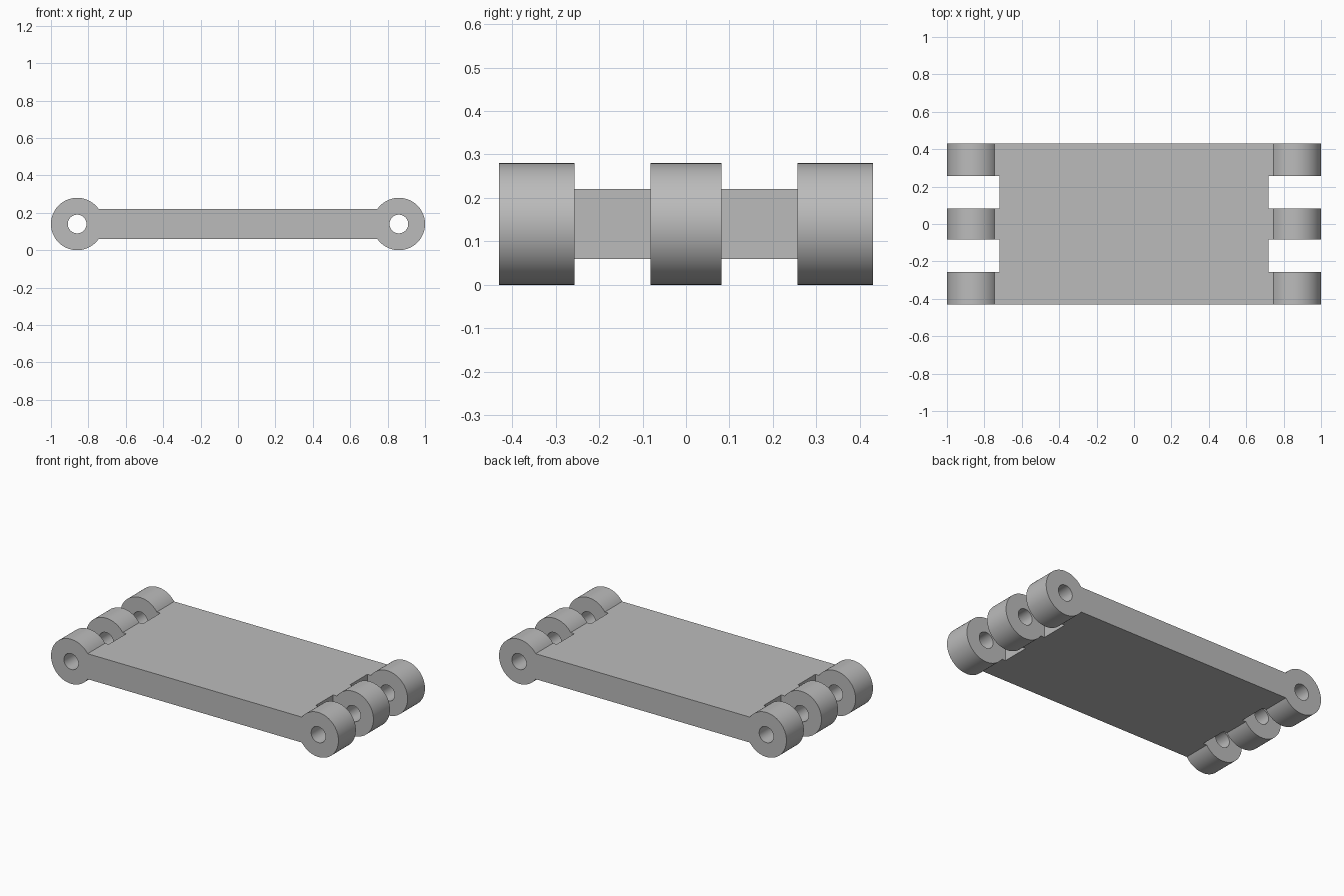
import bpy, bmesh
from math import pi, sin, cos, asin, radians
from mathutils import Matrix

if "Cube" in bpy.data.objects:
    bpy.data.objects.remove(bpy.data.objects["Cube"])

HALF_X, HALF_Y, KNUCKLE_R, PIN_R = 1.0, 0.43, 0.14, 0.05
PLATE_HALF, SLOT_END = 0.08, 0.72
SLOT_IN, SLOT_OUT = 0.082, 0.257
PIN_X = HALF_X - KNUCKLE_R
SEGMENTS = 64

grey = bpy.data.materials.new("light grey")
grey.use_nodes = True
grey.diffuse_color = (0.5, 0.5, 0.5, 1)
grey.node_tree.nodes["Principled BSDF"].inputs["Base Color"].default_value = (0.5, 0.5, 0.5, 1)


def make_object(name, bm):
    bmesh.ops.recalc_face_normals(bm, faces=bm.faces)
    mesh = bpy.data.meshes.new(name)
    bm.to_mesh(mesh)
    bm.free()
    mesh.materials.append(grey)
    obj = bpy.data.objects.new(name, mesh)
    bpy.context.collection.objects.link(obj)
    return obj


# Link body: dog-bone outline extruded along y
start = asin(PLATE_HALF / KNUCKLE_R)
outline = []
for side in (1, -1):
    for i in range(SEGMENTS + 1):
        a = -(pi - start) + 2 * (pi - start) * i / SEGMENTS
        outline.append((side * (PIN_X + KNUCKLE_R * cos(a)),
                        KNUCKLE_R + side * KNUCKLE_R * sin(a)))
bm = bmesh.new()
face = bm.faces.new([bm.verts.new((x, -HALF_Y, z)) for x, z in outline])
extruded = bmesh.ops.extrude_face_region(bm, geom=[face])["geom"]
bmesh.ops.translate(bm, vec=(0, 2 * HALF_Y, 0),
                    verts=[v for v in extruded if isinstance(v, bmesh.types.BMVert)])
link = make_object("hinge_link", bm)

# Slots between the knuckles at both ends
slots = bmesh.new()
for sx in (1, -1):
    for sy in (1, -1):
        where = Matrix.Translation((sx * (SLOT_END + 0.2), sy * (SLOT_IN + SLOT_OUT) / 2, KNUCKLE_R))
        size = Matrix.Diagonal((0.4, SLOT_OUT - SLOT_IN, 0.6, 1))
        bmesh.ops.create_cube(slots, size=1, matrix=where @ size)

# Pin holes through the knuckles
pins = bmesh.new()
for sx in (1, -1):
    where = Matrix.Translation((sx * PIN_X, 0, KNUCKLE_R)) @ Matrix.Rotation(pi / 2, 4, "X")
    bmesh.ops.create_cone(pins, cap_ends=True, segments=48, radius1=PIN_R,
                          radius2=PIN_R, depth=1.2, matrix=where)

bpy.ops.object.select_all(action="DESELECT")
link.select_set(True)
bpy.context.view_layer.objects.active = link
for name, cutter_bm in (("slot_cutter", slots), ("pin_hole_cutter", pins)):
    cutter = make_object(name, cutter_bm)
    cutter.hide_render = True
    cut = link.modifiers.new(name, "BOOLEAN")
    cut.operation = "DIFFERENCE"
    cut.solver = "EXACT"
    cut.object = cutter
    bpy.ops.object.modifier_apply(modifier=cut.name)
    bpy.data.objects.remove(cutter)

bpy.ops.object.shade_smooth_by_angle(angle=radians(30))
